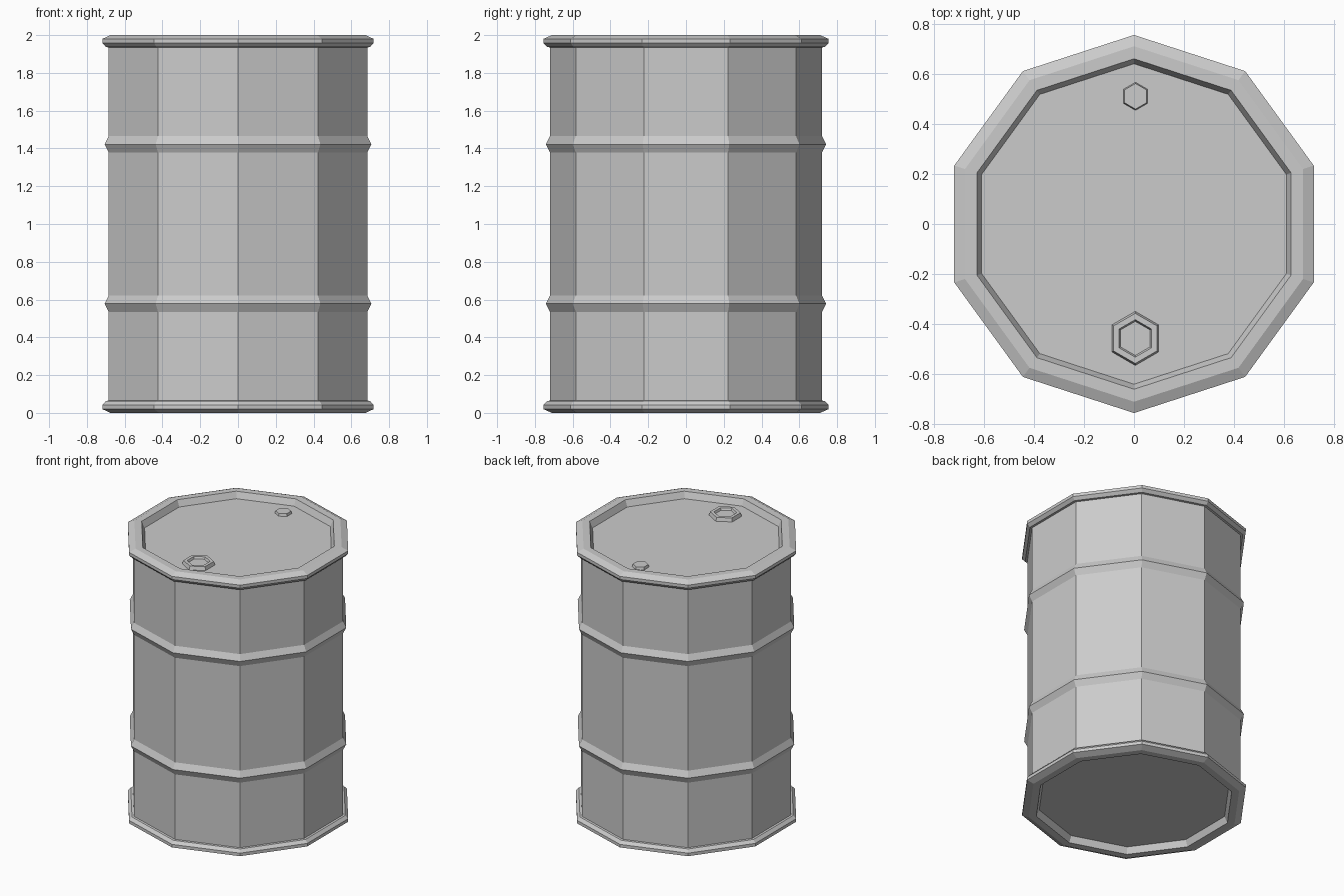
import bpy, bmesh
from math import sin, cos, tau

cube = bpy.data.objects.get("Cube")
if cube:
    bpy.data.objects.remove(cube)

# Single painted steel colour
steel = bpy.data.materials.new("grey_steel")
steel.use_nodes = True
grey = (0.6, 0.6, 0.6, 1)
steel.diffuse_color = grey
steel.node_tree.nodes["Principled BSDF"].inputs["Base Color"].default_value = grey


def lathe(name, profile, sides, centre=(0, 0, 0), cap_start=True):
    """Spin (radius, height) points into a faceted solid with a corner towards +y."""
    bm = bmesh.new()
    rings = []
    for r, z in profile:
        rings.append([bm.verts.new((r * sin(tau * i / sides), r * cos(tau * i / sides), z))
                      for i in range(sides)])
    for a, b in zip(rings, rings[1:]):
        for i in range(sides):
            j = (i + 1) % sides
            bm.faces.new((a[i], a[j], b[j], b[i]))
    if cap_start:
        bm.faces.new(rings[0])
    bm.faces.new(rings[-1])
    bmesh.ops.recalc_face_normals(bm, faces=bm.faces)
    mesh = bpy.data.meshes.new(name)
    bm.to_mesh(mesh)
    bm.free()
    mesh.materials.append(steel)
    obj = bpy.data.objects.new(name, mesh)
    obj.location = centre
    bpy.context.collection.objects.link(obj)
    return obj


# Drum: recessed end, rolled rim and hoop, mirrored about mid height
BODY, FLOOR = 0.72, 0.045
lower = [(0.64, FLOOR), (0.66, 0), (0.71, 0), (0.755, 0.02), (0.755, 0.042),
         (0.735, 0.063), (BODY, 0.065),
         (BODY, 0.535), (0.742, 0.578), (BODY, 0.622)]
upper = [(r, 2 - z) for r, z in reversed(lower)]
lathe("drum_body", lower + upper, 10)

# Bungs standing on the lid
LID = 2 - FLOOR
lathe("large_bung", [(0.108, 0), (0.1, 0.025), (0.075, 0.025), (0.068, 0.01)],
      6, (0.005, -0.457, LID), cap_start=False)
lathe("small_bung", [(0.056, 0), (0.051, 0.018)], 6, (0.006, 0.51, LID), cap_start=False)
